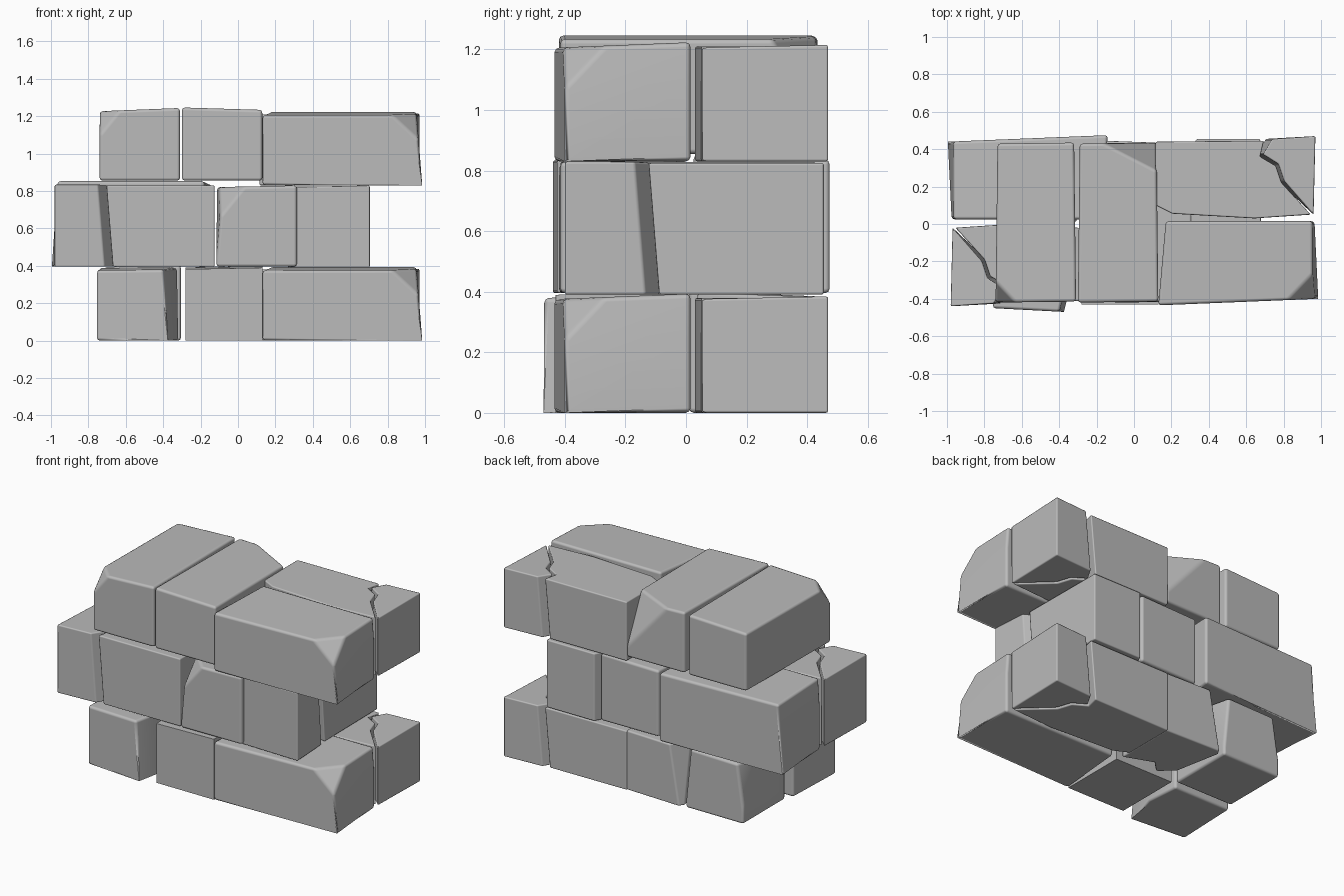
import bpy, bmesh
from math import pi
from mathutils import Vector, Matrix

cube = bpy.data.objects.get("Cube")
if cube:
    bpy.data.objects.remove(cube, do_unlink=True)

STONE = (0.5, 0.5, 0.5, 1)
stone = bpy.data.materials.new("grey stone")
stone.use_nodes = True
stone.diffuse_color = STONE
stone.node_tree.nodes["Principled BSDF"].inputs["Base Color"].default_value = STONE


def block(name, outline, height, place, turn=0, slope=(0, 0), chips=(), lean=(), bevel=0.016):
    """Stone prism: outline extruded up, corners chipped off by planes, edges worn.
    lean lists the outline points whose foot shifts towards the middle."""
    bm = bmesh.new()
    low = [bm.verts.new((x - (0.035 if i in lean else 0), y, 0))
           for i, (x, y) in enumerate(outline)]
    top = [bm.verts.new((x, y, height + slope[0] * x + slope[1] * y)) for x, y in outline]
    n = len(outline)
    bm.faces.new(low)
    bm.faces.new(top)
    for i in range(n):
        j = (i + 1) % n
        bm.faces.new((low[i], low[j], top[j], top[i]))
    middle = Vector((0, 0, height / 2))
    for chip in chips:
        a, b, c = map(Vector, chip)
        normal = (b - a).cross(c - a).normalized()
        if normal.dot(a - middle) < 0:
            normal.negate()
        cut = bmesh.ops.bisect_plane(bm, geom=bm.verts[:] + bm.edges[:] + bm.faces[:],
                                     plane_co=a, plane_no=normal, clear_outer=True)
        edges = [e for e in cut["geom_cut"] if isinstance(e, bmesh.types.BMEdge)]
        bmesh.ops.holes_fill(bm, edges=edges, sides=0)
    bmesh.ops.recalc_face_normals(bm, faces=bm.faces[:])
    mesh = bpy.data.meshes.new(name)
    bm.to_mesh(mesh)
    bm.free()
    mesh.shade_smooth()
    mesh.materials.append(stone)
    obj = bpy.data.objects.new(name, mesh)
    bpy.context.collection.objects.link(obj)
    obj.matrix_world = Matrix.Translation(place) @ Matrix.Rotation(turn, 4, "Z")
    worn = obj.modifiers.new("worn edges", "BEVEL")
    worn.width = bevel
    worn.segments = 2
    worn.limit_method = "ANGLE"
    worn.angle_limit = 0.35
    worn.harden_normals = True


def cracked_brick(name, place, turn=0, height=0.38):
    """Long brick split near one end by a jagged crack."""
    body = [(-0.43, -0.15), (-0.34, -0.195), (0.1, -0.22), (0.4, -0.2),
            (0.245, -0.03), (0.215, 0.06), (0.13, 0.11), (0.15, 0.195), (-0.43, 0.19)]
    end = [(0.415, -0.2), (0.425, 0.22), (0.195, 0.205), (0.145, 0.122),
           (0.228, 0.07), (0.258, -0.02)]
    block(name + "_body", body, height, place, turn, lean=(4, 5, 6, 7), bevel=0.008)
    block(name + "_end", end, height, place, turn, (0, 0.02), lean=(2, 3, 4, 5), bevel=0.008)


def long_brick(name, place, turn=0, height=0.385, chipped=True):
    """Long brick, tapered at its end, with one broken corner."""
    outline = [(-0.42, -0.24), (0.435, -0.205), (0.415, 0.21), (-0.38, 0.21)]
    h = height
    chips = [((0.435, -0.3, 0), (0.435, 0.3, 0), (0.405, 0, h))]
    if chipped:
        chips.append(((0.27, -0.205, h), (0.415, -0.205, h - 0.14), (0.405, -0.07, h)))
    block(name, outline, h, place, turn, (0, 0.04), chips)


def cross_brick(name, place, height, slope, chips, turn=0):
    """Brick laid front to back across the wall."""
    outline = [(-0.215, -0.42), (0.215, -0.415), (0.205, 0.435), (-0.205, 0.43)]
    block(name, outline, height, place, turn, slope, chips)


# Broken corners shared by the cross bricks
front_left_chip = ((-0.1, -0.415, 0.39), (-0.215, -0.415, 0.25), (-0.215, -0.29, 0.39))
front_left_edge = ((-0.185, -0.42, 0.38), (-0.215, -0.42, 0.04), (-0.215, -0.25, 0.3))
back_right_chip = ((-0.09, 0.435, 0.39), (0.21, 0.435, 0.06), (0.205, 0.28, 0.39))

# Bottom and top courses share the two long bricks at the right
for course, z in (("bottom", 0), ("top", 0.83)):
    long_brick(course + "_front_long_brick", (0.55, -0.195, z))
    cracked_brick(course + "_back_cracked_brick", (0.545, 0.25, z))

# Bottom course: four half bricks
half = [(-0.205, -0.215), (0.205, -0.215), (0.205, 0.215), (-0.205, 0.215)]
block("bottom_front_left_half", [(-0.215, -0.215), (0.165, -0.235), (0.22, -0.02),
      (0.2, 0.2), (-0.2, 0.2)], 0.385, (-0.54, -0.235, 0), slope=(0.01, 0.03),
      chips=[((0.14, -0.235, 0.38), (0.165, -0.235, 0), (0.2, 0, 0.38))])
block("bottom_front_middle_half", half, 0.39, (-0.075, -0.215, 0), slope=(0.02, 0.02),
      chips=[((-0.205, -0.3, 0.39), (-0.205, 0.3, 0.39), (-0.225, 0, 0))])
block("bottom_back_middle_half", [(-0.14, -0.12), (-0.05, -0.2), (0.02, -0.13), (0.205, -0.2),
      (0.205, 0.2), (-0.205, 0.215)], 0.39, (-0.085, 0.235, 0), slope=(0, -0.04),
      chips=[((-0.11, 0.21, 0.39), (-0.18, 0.21, 0), (-0.205, 0.05, 0.39))], bevel=0.01)
block("bottom_back_left_half", half, 0.39, (-0.51, 0.225, 0), slope=(0.02, -0.04),
      chips=[((-0.16, 0.215, 0.39), (-0.205, 0.215, 0.1), (-0.2, 0.08, 0.39)),
             ((0.17, 0.215, 0.39), (0.205, 0.215, 0.05), (0.2, 0.05, 0.39))])

# Middle course: turned the other way round
cracked_brick("middle_front_cracked_brick", (-0.555, -0.22, 0.395), pi, 0.435)
long_brick("middle_back_long_brick", (-0.56, 0.235, 0.395), pi, 0.45, False)
cross_brick("middle_cross_brick", (0.1, 0, 0.395), 0.43, (0.02, 0),
            [front_left_chip, front_left_edge])
cracked_brick("middle_right_cracked_brick", (0.485, 0.025, 0.39), -pi / 2, 0.435)

# Top course: two cross bricks at the left
cross_brick("top_left_cross_brick", (-0.525, 0, 0.855), 0.38, (0.04, 0), [front_left_chip])
cross_brick("top_middle_cross_brick", (-0.085, 0, 0.855), 0.385, (-0.03, 0), [back_right_chip])
